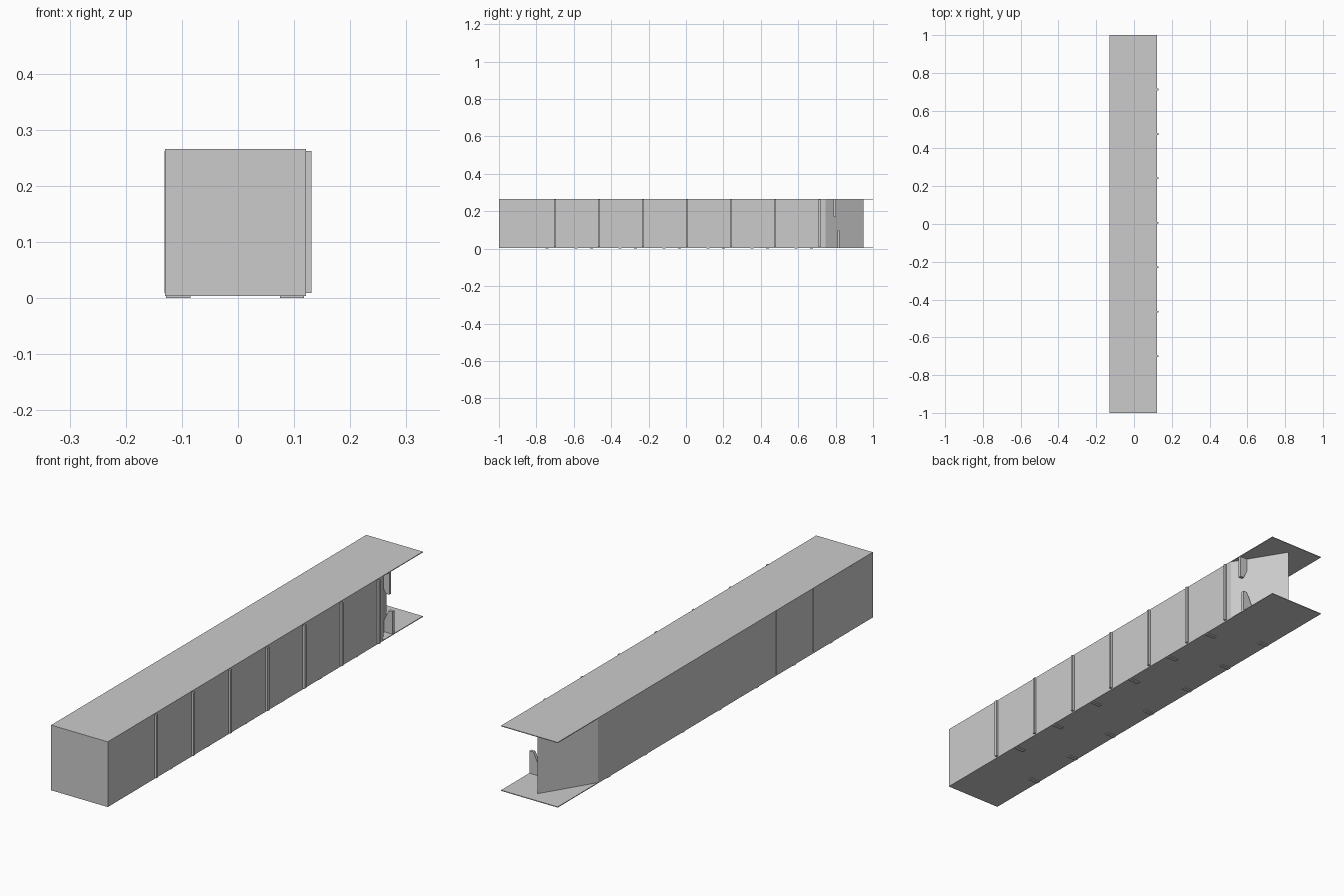
import bpy, bmesh

if "Cube" in bpy.data.objects:
    bpy.data.objects.remove(bpy.data.objects["Cube"])

XL, XR = -0.130, 0.1215          # body sides
ZB, ZT, T = 0.004, 0.266, 0.003  # floor underside, roof top, plate thickness
STEP = 0.2355                    # spacing of ribs and pads


def prism(name, pts, to3d, depth):
    """Extrude a closed 2D outline along a depth vector."""
    bm = bmesh.new()
    face = bm.faces.new([bm.verts.new(to3d(a, b)) for a, b in pts])
    ext = bmesh.ops.extrude_face_region(bm, geom=[face])
    verts = [g for g in ext["geom"] if isinstance(g, bmesh.types.BMVert)]
    bmesh.ops.translate(bm, verts=verts, vec=depth)
    bmesh.ops.recalc_face_normals(bm, faces=bm.faces)
    mesh = bpy.data.meshes.new(name)
    bm.to_mesh(mesh)
    bm.free()
    ob = bpy.data.objects.new(name, mesh)
    bpy.context.collection.objects.link(ob)
    return ob


def box(name, x0, x1, y0, y1, z0, z1):
    return prism(name, [(x0, y0), (x1, y0), (x1, y1), (x0, y1)],
                 lambda a, b: (a, b, z0), (0, 0, z1 - z0))


# Roof and floor plates
box("roof_plate", XL, XR, -1, 1, ZT - T, ZT)
box("floor_plate", XL, XR, -1, 1, ZB, ZB + T)

# Walls with the wedge-shaped rear end
plan = [(XL, -1), (XR, -1), (XR, 0.745), ((XL + XR) / 2, 0.95), (XL, 0.745)]
prism("walls", plan, lambda a, b: (a, b, ZB + T), (0, 0, ZT - ZB - 2 * T))

# Vertical ribs on the right side, slim seams on the left side
for i in range(7):
    y = -0.70 + i * STEP
    box("right_rib", XR - 0.002, 0.131, y - 0.005, y + 0.005, 0.009, 0.262)
for i in range(3):
    y = -0.861 + i * STEP
    box("left_seam", -0.131, XL + 0.002, y - 0.004, y + 0.004, 0.009, 0.262)

# Small pads under the floor in two staggered rows
for i in range(6):
    y = -0.589 + i * STEP
    box("right_pad", 0.075, 0.118, y - 0.008, y + 0.008, 0, ZB + 0.001)
for i in range(7):
    y = -0.742 + i * STEP
    box("left_pad", -0.128, -0.085, y - 0.008, y + 0.008, 0, ZB + 0.001)

# Tapered brackets in the rear recess: one standing, one hanging
profile = [(0.077, 0), (0.12, 0), (0.12, 0.09), (0.103, 0.09), (0.077, 0.035)]
for name, y, base, sign in (("lower_bracket", 0.815, ZB + T, 1),
                            ("upper_bracket", 0.795, ZT - T, -1)):
    prism(name, profile,
          lambda a, b: (a, y - 0.006, base + sign * b), (0, 0.012, 0))
